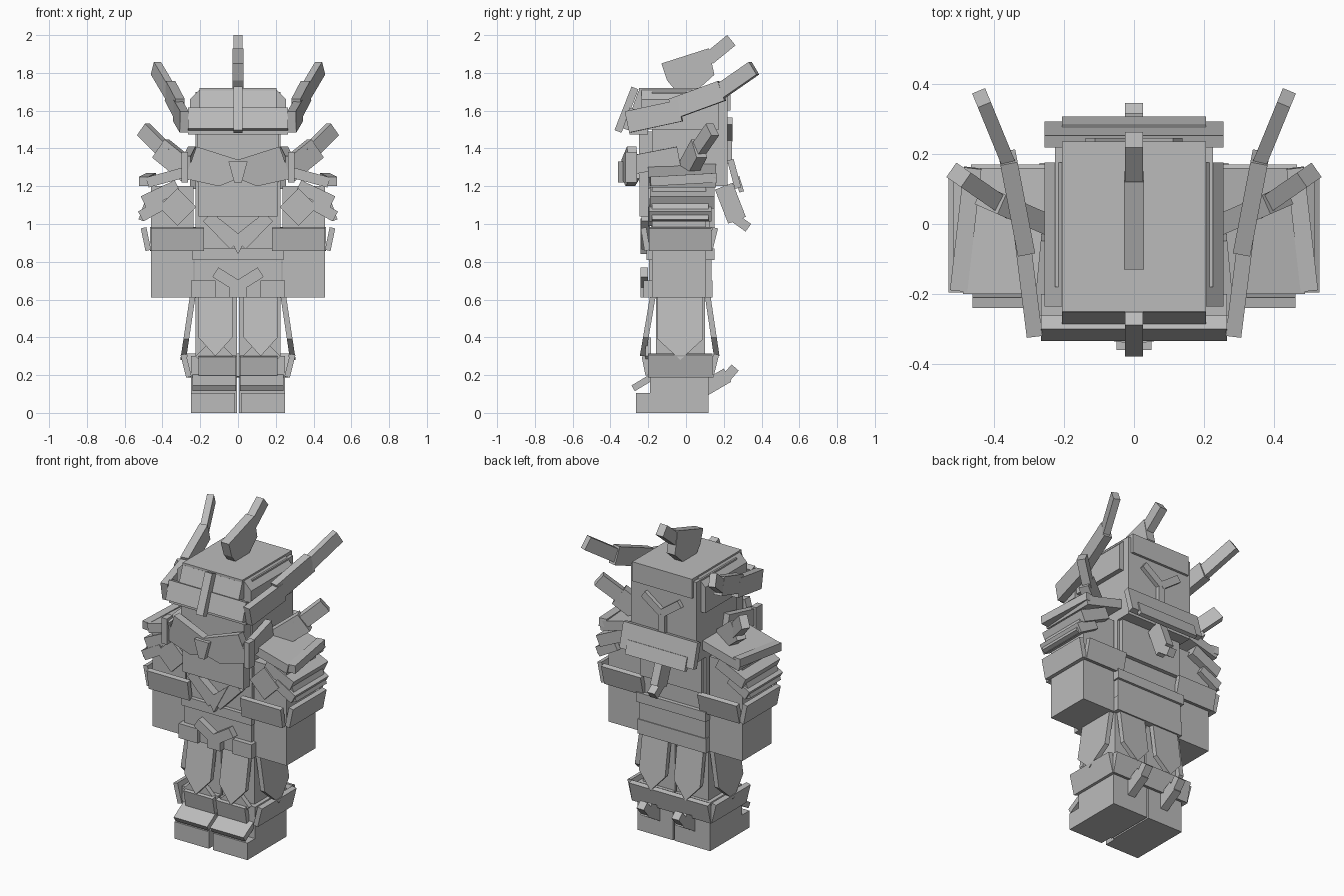
import bpy, bmesh
from mathutils import Vector, Matrix

cube = bpy.data.objects.get("Cube")
if cube:
    bpy.data.objects.remove(cube)

grey = bpy.data.materials.new("plain grey")
grey.use_nodes = True
grey.diffuse_color = (.5, .5, .5, 1)
grey.node_tree.nodes["Principled BSDF"].inputs["Base Color"].default_value = grey.diffuse_color

UP, SIDEWAYS, BACKWARD = Vector((0, 0, 1)), Vector((1, 0, 0)), Vector((0, 1, 0))


def finish(name, bm, mirrored):
    """Turn the shape into an object, or into a left and right pair."""
    bmesh.ops.recalc_face_normals(bm, faces=bm.faces)
    for side in ("left_", "right_") if mirrored else ("",):
        if side == "right_":
            bmesh.ops.scale(bm, vec=(-1, 1, 1), verts=bm.verts)
            bmesh.ops.reverse_faces(bm, faces=bm.faces)
        mesh = bpy.data.meshes.new(side + name)
        bm.to_mesh(mesh)
        mesh.materials.append(grey)
        part = bpy.data.objects.new(side + name, mesh)
        bpy.context.collection.objects.link(part)
    bm.free()


def bar(name, start, end, wide, thick, mirrored=True, facing=UP):
    """Box running from start to end, with its thickness measured towards facing."""
    start, end = Vector(start), Vector(end)
    along = (end - start).normalized()
    across = facing.cross(along).normalized()
    frame = Matrix((along, across, along.cross(across))).transposed().to_4x4()
    frame.translation = (start + end) / 2
    size = Matrix.Diagonal(((end - start).length, wide, thick, 1))
    bm = bmesh.new()
    bmesh.ops.create_cube(bm, size=1, matrix=frame @ size)
    finish(name, bm, mirrored)


def block(name, inner, outer, front, back, bottom, top):
    """Upright pair of boxes between the given planes."""
    middle, depth = (inner + outer) / 2, (front + back) / 2
    bar(name, (middle, depth, bottom), (middle, depth, top), outer - inner, back - front,
        facing=BACKWARD)


def centred(name, half_width, front, back, bottom, top):
    """Upright box across the middle of the body."""
    depth = (front + back) / 2
    bar(name, (0, depth, bottom), (0, depth, top), half_width * 2, back - front,
        mirrored=False, facing=BACKWARD)


def lean(name, bottom, top, low, high, wide, thick, middle=0):
    """Plate across the body whose depth changes from bottom to top."""
    bar(name, (middle, bottom, low), (middle, top, high), wide, thick,
        mirrored=middle != 0, facing=BACKWARD)


def flare(name, bottom, top, low, high, wide, thick):
    """Plate on the outer side, moving sideways from bottom to top."""
    bar(name, (bottom, -.03, low), (top, -.03, high), wide, thick, facing=SIDEWAYS)


def plate(name, outline, place, thickness, mirrored=True):
    """Flat outline set in space by a rule and given thickness."""
    bm = bmesh.new()
    face = bm.faces.new([bm.verts.new(place(across, height)) for across, height in outline])
    sheet = bmesh.ops.extrude_face_region(bm, geom=[face], use_keep_orig=True)["geom"]
    moved = [item for item in sheet if isinstance(item, bmesh.types.BMVert)]
    bmesh.ops.translate(bm, vec=thickness, verts=moved)
    finish(name, bm, mirrored)


def pointed(middle, half, top, shoulder, tip):
    """Outline of a hanging guard that ends in a point."""
    return [(middle - half, top), (middle + half, top), (middle + half, shoulder),
            (middle, tip), (middle - half, shoulder)]


def diamond(middle, height, radius):
    """Outline of a square standing on its corner."""
    return [(middle - radius, height), (middle, height - radius),
            (middle + radius, height), (middle, height + radius)]


# Boots with toe caps, flared cuffs and heel spurs
sole, cuff_low, cuff_high, hip = 0, .19, .31, .65
block("boot", inner=.005, outer=.25, front=-.19, back=.12, bottom=sole, top=.3)
block("toe", inner=.015, outer=.25, front=-.265, back=-.18, bottom=sole, top=.105)
bar("toe_guard", start=(.125, -.28, .13), end=(.125, -.18, .19), wide=.23, thick=.035)
flare("boot_side_cuff", bottom=.26, top=.29, low=cuff_low, high=cuff_high, wide=.34, thick=.03)
lean("boot_back_cuff", bottom=.13, top=.16, low=cuff_low, high=cuff_high, wide=.54, thick=.03)
lean("boot_front_cuff", bottom=-.2, top=-.22, low=.2, high=.3, wide=.2, thick=.03, middle=.11)
plate("knee_diamond", diamond(middle=.125, height=.3, radius=.1),
      lambda across, height: (across, -.215, height), thickness=BACKWARD * .03)
bar("spur", start=(.12, .1, .13), end=(.12, .22, .2), wide=.05, thick=.08)
bar("spur_tip", start=(.12, .2, .17), end=(.12, .26, .24), wide=.05, thick=.05)

# Legs and hanging thigh guards that swing outwards to pointed ends
block("leg", inner=.005, outer=.225, front=-.16, back=.1, bottom=.28, top=hip)
leg_guard = pointed(middle=.12, half=.09, top=hip, shoulder=.4, tip=.3)
plate("front_thigh_guard", leg_guard,
      lambda across, height: (across, -.185 - (hip - height) * .17, height),
      thickness=BACKWARD * .03)
plate("back_thigh_guard", leg_guard,
      lambda across, height: (across, .125 + (hip - height) * .15, height),
      thickness=BACKWARD * -.03)
plate("side_thigh_guard", pointed(middle=-.03, half=.12, top=hip, shoulder=.39, tip=.28),
      lambda across, height: (.25 + (hip - height) * .15, across, height),
      thickness=SIDEWAYS * -.03)

# Torso, belt and waist bands
centred("torso", half_width=.225, front=-.185, back=.125, bottom=.61, top=1.23)
centred("belt", half_width=.235, front=-.2, back=.14, bottom=.61, top=.7)
centred("waist_band", half_width=.23, front=-.195, back=.135, bottom=.7, top=.81)
centred("upper_waist_band", half_width=.24, front=-.21, back=.15, bottom=.81, top=.87)
block("belt_tab", inner=.12, outer=.25, front=-.225, back=-.18, bottom=.61, top=.7)
bar("buckle_wing", start=(0, -.22, .67), end=(.12, -.22, .745), wide=.04, thick=.06)
centred("buckle", half_width=.045, front=-.24, back=-.19, bottom=.61, top=.68)

# Chest plates and chevron ornament
centred("chest_plate", half_width=.21, front=-.245, back=-.1, bottom=1.04, top=1.22)
centred("back_plate", half_width=.21, front=.1, back=.15, bottom=.98, top=1.2)
bar("chest_chevron", start=(.015, -.215, .89), end=(.16, -.215, 1.04), wide=.04, thick=.07)
plate("chest_point", [(0, .84), (.1, 1.03), (0, .95)],
      lambda across, height: (across, -.24, height), thickness=BACKWARD * .05)
plate("chest_diamond", diamond(middle=.32, height=1.09, radius=.1),
      lambda across, height: (across, -.2, height), thickness=BACKWARD * .04)

# Arms with flared forearm cuffs
cuff_low, cuff_high = .86, .98
block("arm", inner=.235, outer=.46, front=-.18, back=.105, bottom=.61, top=1.2)
lean("arm_front_cuff", bottom=-.205, top=-.225, low=cuff_low, high=cuff_high,
     wide=.28, thick=.03, middle=.32)
lean("arm_back_cuff", bottom=.125, top=.155, low=cuff_low, high=cuff_high,
     wide=.27, thick=.03, middle=.33)
flare("arm_side_cuff", bottom=.475, top=.5, low=cuff_low, high=cuff_high, wide=.33, thick=.03)

# Three shoulder tiers, each sloping outwards, with short horns
bar("lower_shoulder_tier", start=(.39, -.03, 1.11), end=(.515, -.03, 1.04), wide=.33, thick=.06)
bar("middle_shoulder_tier", start=(.32, -.02, 1.2), end=(.5, -.02, 1.115), wide=.34, thick=.07)
bar("upper_shoulder_tier", start=(.22, -.02, 1.29), end=(.48, -.02, 1.22), wide=.36, thick=.055)
bar("shoulder_rim", start=(.5, -.19, 1.225), end=(.46, .16, 1.245), wide=.05, thick=.05)
flare("shoulder_drop", bottom=.515, top=.47, low=1.02, high=1.15, wide=.3, thick=.025)
bar("shoulder_horn_base", start=(.25, 0, 1.27), end=(.41, .07, 1.4), wide=.06, thick=.12)
bar("shoulder_horn_tip", start=(.37, .05, 1.37), end=(.5, .14, 1.5), wide=.05, thick=.08)

# Head, folded face mask and cheek straps
centred("head", half_width=.225, front=-.18, back=.22, bottom=1.2, top=1.7)
centred("face", half_width=.215, front=-.25, back=-.1, bottom=1.22, top=1.49)
plate("mask", [(0, 1.34), (.22, 1.41), (.28, 1.24), (.1, 1.2), (0, 1.24)],
      lambda across, height: (across, -.345 + across * .15 + (1.4 - height) * .05, height),
      thickness=BACKWARD * .05)
plate("mask_nose", [(0, 1.33), (.05, 1.33), (.02, 1.22), (0, 1.22)],
      lambda across, height: (across, -.36, height), thickness=BACKWARD * .05)
block("mask_end", inner=.265, outer=.3, front=-.32, back=-.26, bottom=1.22, top=1.38)
bar("cheek_strap", start=(.27, -.3, 1.31), end=(.245, -.04, 1.36), wide=.04, thick=.1)

# Helmet shell, brim and nape guard
centred("helmet_cap", half_width=.205, front=-.25, back=.235, bottom=1.6, top=1.72)
plate("helmet_slope", [(.2, 1.715), (.255, 1.66), (.255, 1.5), (.2, 1.5)],
      lambda across, height: (across, -.235, height), thickness=BACKWARD * .41)
lean("helmet_visor", bottom=-.285, top=-.235, low=1.56, high=1.7, wide=.41, thick=.035)
lean("upper_brim", bottom=-.315, top=-.28, low=1.5, high=1.61, wide=.53, thick=.04)
centred("lower_brim", half_width=.265, front=-.3, back=-.2, bottom=1.475, top=1.53)
lean("visor_strip", bottom=-.36, top=-.27, low=1.49, high=1.72, wide=.05, thick=.04)
lean("nape_guard", bottom=.275, top=.235, low=1.19, high=1.34, wide=.51, thick=.035)
lean("nape_lip", bottom=.295, top=.27, low=1.17, high=1.25, wide=.41, thick=.025)
lean("tail", bottom=.27, top=.2, low=1.02, high=1.2, wide=.05, thick=.1)
bar("tail_tip", start=(0, .26, 1.03), end=(0, .33, .98), wide=.05, thick=.05, mirrored=False)
centred("back_emblem_stem", half_width=.022, front=.2, back=.243, bottom=1.32, top=1.48)
bar("back_emblem_arm", start=(0, .225, 1.455), end=(.125, .225, 1.545), wide=.04, thick=.045)

# Long horns in three segments
bar("horn_base", start=(.285, -.31, 1.54), end=(.32, -.03, 1.6), wide=.045, thick=.115)
bar("horn_middle", start=(.31, -.07, 1.61), end=(.36, .19, 1.705), wide=.05, thick=.11)
bar("horn_tip", start=(.355, .165, 1.69), end=(.435, .36, 1.825), wide=.04, thick=.08)

# Crest fin
plate("crest", [(-.1, 1.76), (-.13, 1.85), (.12, 1.93), (.15, 1.79), (.05, 1.7), (-.05, 1.7)],
      lambda depth, height: (-.028, depth, height), thickness=SIDEWAYS * .056, mirrored=False)
bar("crest_tip", start=(0, .12, 1.875), end=(0, .24, 1.973), wide=.05, thick=.07, mirrored=False)
